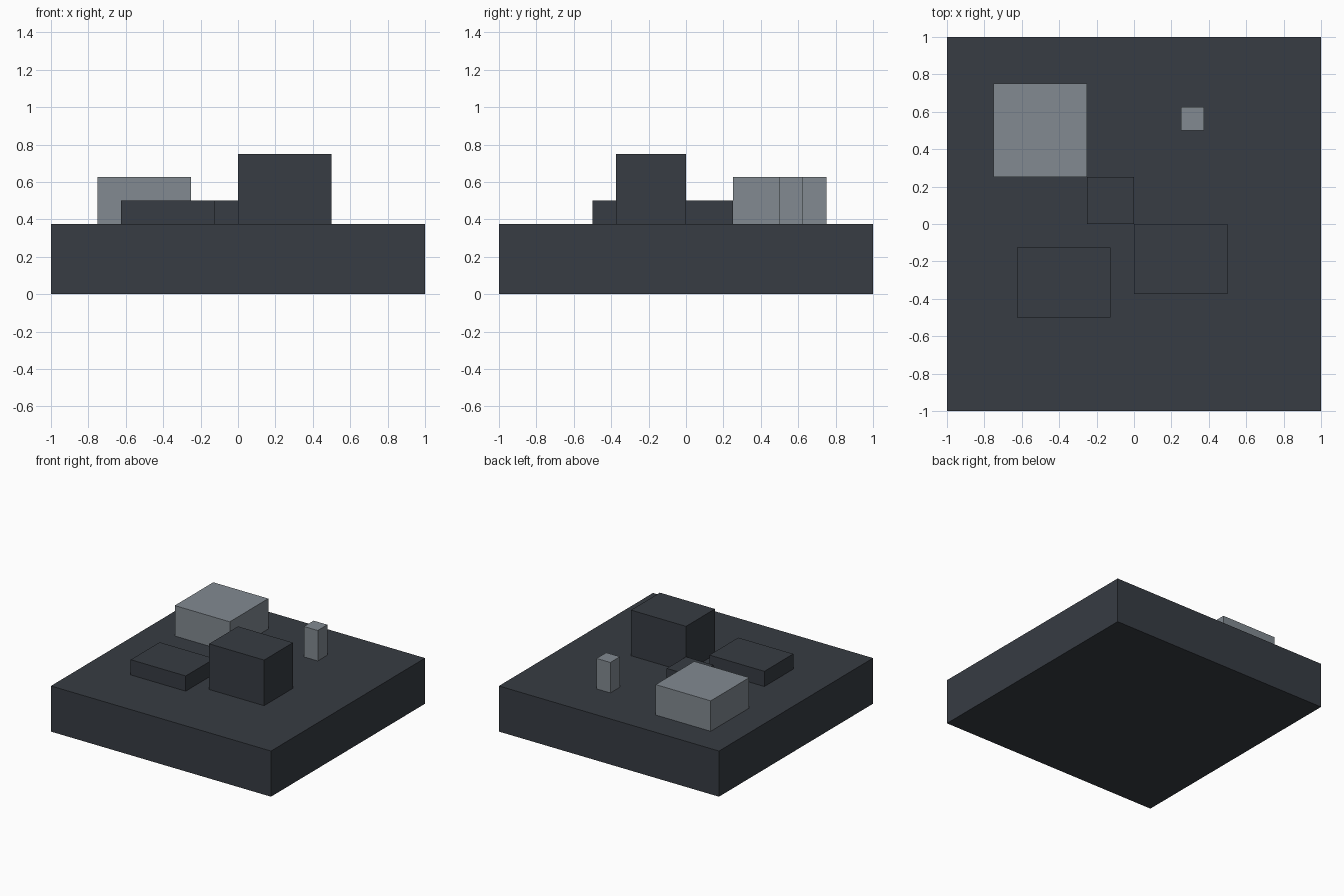
import bpy

if "Cube" in bpy.data.objects:
    bpy.data.objects.remove(bpy.data.objects["Cube"])


def material(name, rgb):
    """Flat colour from 0-255 display values."""
    lin = [((c / 255 + 0.055) / 1.055) ** 2.4 for c in rgb]
    mat = bpy.data.materials.new(name)
    mat.diffuse_color = (*lin, 1.0)
    mat.use_nodes = True
    mat.node_tree.nodes["Principled BSDF"].inputs["Base Color"].default_value = mat.diffuse_color
    return mat


def block(name, x, y, z, mat):
    """Box spanning the given (min, max) ranges."""
    spans = (x, y, z)
    bpy.ops.mesh.primitive_cube_add(size=1, location=[(a + b) / 2 for a, b in spans])
    obj = bpy.context.object
    obj.name = name
    obj.scale = [b - a for a, b in spans]
    bpy.ops.object.transform_apply(location=False, rotation=False, scale=True)
    obj.data.materials.append(mat)
    return obj


dark = material("dark slate", (55, 60, 67))
pale = material("pale grey", (130, 138, 145))

TOP = 0.375  # upper surface of the base slab

# Square base slab
block("base_slab", (-1, 1), (-1, 1), (0, TOP), dark)

# Dark blocks
block("tall_block", (0, 0.5), (-0.375, 0), (TOP, 0.75), dark)
block("low_block", (-0.625, -0.125), (-0.5, -0.125), (TOP, 0.5), dark)
block("link_block", (-0.25, 0), (0, 0.25), (TOP, 0.5), dark)

# Pale blocks
block("pale_block", (-0.75, -0.25), (0.25, 0.75), (TOP, 0.625), pale)
block("pale_post", (0.25, 0.375), (0.5, 0.625), (TOP, 0.625), pale)
